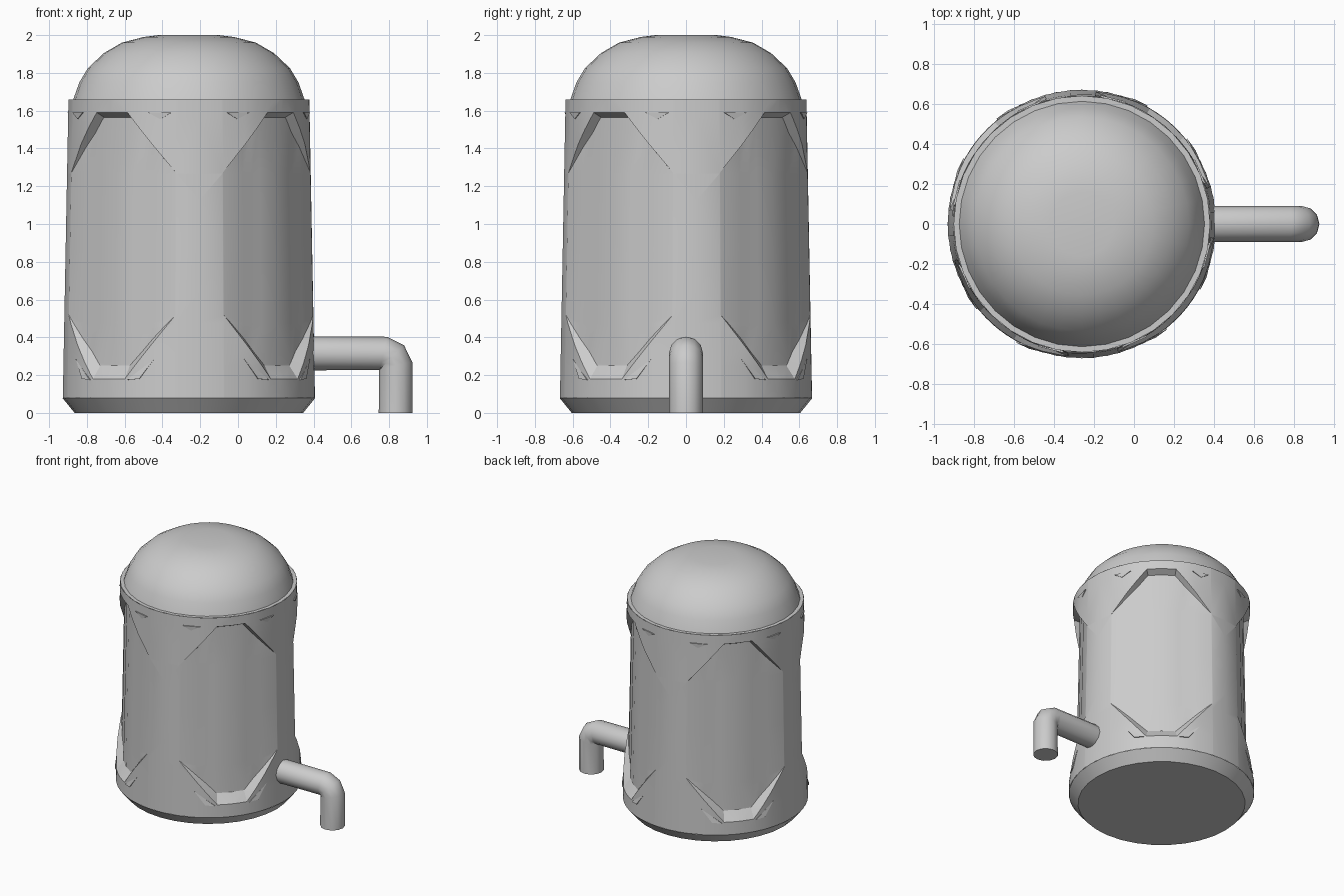
import bpy
import bmesh
from math import pi, cos, sin, radians
from mathutils import Vector, Matrix

cube = bpy.data.objects.get("Cube")
if cube:
    bpy.data.objects.remove(cube, do_unlink=True)

AXIS_X = -0.26          # tank axis
ARC = 0.65              # arc length per radian on the wall
SEGMENTS = 32
Z_LOW, Z_HIGH = 0.08, 1.66
HALF = pi / 4 * ARC     # half width of one wall sector
SIDE, FLAT = 0.386, 0.108   # panel half width, half width of its flat ends
DEPTH = 0.05

metal = bpy.data.materials.new("grey_metal")
metal.use_nodes = True
GREY = (0.6, 0.6, 0.6, 1)
metal.diffuse_color = GREY
metal.node_tree.nodes["Principled BSDF"].inputs["Base Color"].default_value = GREY


def finish(obj, angle=30):
    obj.data.materials.clear()
    obj.data.materials.append(metal)
    bpy.ops.object.select_all(action="DESELECT")
    obj.select_set(True)
    bpy.context.view_layer.objects.active = obj
    bpy.ops.object.shade_smooth_by_angle(angle=radians(angle))


def make_object(name, bm, angle=30):
    bmesh.ops.recalc_face_normals(bm, faces=bm.faces)
    mesh = bpy.data.meshes.new(name)
    bm.to_mesh(mesh)
    bm.free()
    obj = bpy.data.objects.new(name, mesh)
    bpy.context.collection.objects.link(obj)
    obj.location.x = AXIS_X
    finish(obj, angle)


def lathe(name, profile):
    bm = bmesh.new()
    verts = [bm.verts.new((r, 0, z)) for r, z in profile]
    edges = [bm.edges.new(pair) for pair in zip(verts, verts[1:])]
    bmesh.ops.spin(bm, geom=verts + edges, cent=(0, 0, 0), axis=(0, 0, 1),
                   angle=2 * pi, steps=SEGMENTS)
    bmesh.ops.remove_doubles(bm, verts=bm.verts, dist=0.0005)
    make_object(name, bm)


def wall_radius(z):
    return 0.67 - 0.03 * (z - Z_LOW) / (Z_HIGH - Z_LOW)


def wrap(u, z, offset=0):
    """Place a flat wall point around the first panel's centre."""
    a = u / ARC - radians(40)
    r = wall_radius(z) + offset
    return Vector((r * cos(a), r * sin(a), z))


def quarter_copies(bm):
    geom = bm.verts[:] + bm.edges[:] + bm.faces[:]
    for k in range(1, 4):
        copy = bmesh.ops.duplicate(bm, geom=geom)["geom"]
        bmesh.ops.rotate(bm, matrix=Matrix.Rotation(k * pi / 2, 3, "Z"),
                         verts=[v for v in copy if isinstance(v, bmesh.types.BMVert)])
    bmesh.ops.remove_doubles(bm, verts=bm.verts, dist=0.0005)


# Panel border: pairs of outer and inner lines, each as (point, inward normal)
def line(p, q, inside=Vector((0, 0.9))):
    p, q = Vector(p), Vector(q)
    n = Vector((p.y - q.y, q.x - p.x)).normalized()
    return p, n if n.dot(inside - p) > 0 else -n


borders = []
for corner, outer, inner in ((0.52, 0.18, 0.25), (1.27, 1.59, 1.565)):
    borders.append((line((-1, outer), (1, outer)), line((-1, inner), (1, inner))))
    for s in (-1, 1):
        borders.append((line((s * SIDE, corner), (s * FLAT, outer)),
                        line((s * SIDE, corner), (s * FLAT, inner))))


def recess(p):
    depth = DEPTH * max(0, min(1, (SIDE - abs(p.x)) / 0.2))
    share = 1
    for (po, no), (pi_, ni) in borders:
        a, b = (p - po).dot(no), (p - pi_).dot(ni)
        if a < 1e-5:
            return 0
        if b < -1e-5:
            share = min(share, a / (a - b))
    return depth * share


# Wall with four recessed eight-sided panels
bm = bmesh.new()
bmesh.ops.create_grid(bm, x_segments=8, y_segments=4, size=1)
for v in bm.verts:
    v.co = Vector((v.co.x * HALF, Z_LOW + (v.co.y + 1) / 2 * (Z_HIGH - Z_LOW), 0))
cuts = [l for pair in borders for l in pair]
cuts += [(Vector((s * w, 0)), Vector((1, 0))) for s in (-1, 1) for w in (SIDE, SIDE - 0.2)]
for p, n in cuts:
    bmesh.ops.bisect_plane(bm, geom=bm.verts[:] + bm.edges[:] + bm.faces[:],
                           plane_co=p.to_3d(), plane_no=n.to_3d(), dist=1e-5)
bmesh.ops.triangulate(bm, faces=[f for f in bm.faces if len(f.verts) > 4])
for v in bm.verts:
    flat = v.co.to_2d()
    v.co = wrap(flat.x, flat.y, -recess(flat))
quarter_copies(bm)
make_object("tank_wall", bm)

# Small slanted chips beside the panel corners
bm = bmesh.new()
chips = (((0.125, 0.175, 0.008), (0.193, 0.18, 0.008), (0.272, 0.285, 0.001)),
         ((0.23, 1.59, 0.008), (0.36, 1.59, 0.008), (0.30, 1.555, 0.001)))
for chip in chips:
    for s in (-1, 1):
        top = [bm.verts.new(wrap(s * u, z, o)) for u, z, o in chip]
        low = [bm.verts.new(wrap(s * u, z, -0.001)) for u, z, o in chip]
        bm.faces.new(top)
        bm.faces.new(low[::-1])
        for i in range(3):
            j = (i + 1) % 3
            bm.faces.new((top[i], low[i], low[j], top[j]))
quarter_copies(bm)
make_object("corner_chips", bm)

# Base, and domed lid with its ledge
lathe("tank_base", [(0, 0), (0.605, 0), (0.67, Z_LOW)])
lathe("domed_lid", [(0.64, Z_HIGH), (0.612, Z_HIGH), (0.58, 1.75), (0.535, 1.825),
                    (0.45, 1.905), (0.355, 1.96), (0.24, 1.99), (0.16, 2.0), (0, 2.0)])

# Bent outlet pipe
curve = bpy.data.curves.new("outlet_pipe", "CURVE")
curve.dimensions = "3D"
curve.bevel_depth = 0.09
curve.bevel_resolution = 4
curve.use_fill_caps = True
path = [(0.3, 0.315), (0.77, 0.315), (0.815, 0.295), (0.835, 0.25), (0.835, 0)]
spline = curve.splines.new("POLY")
spline.points.add(len(path) - 1)
for point, (x, z) in zip(spline.points, path):
    point.co = (x, 0, z, 1)
pipe = bpy.data.objects.new("outlet_pipe", curve)
bpy.context.collection.objects.link(pipe)
bpy.ops.object.select_all(action="DESELECT")
pipe.select_set(True)
bpy.context.view_layer.objects.active = pipe
bpy.ops.object.convert(target="MESH")
finish(bpy.context.view_layer.objects.active, 40)
